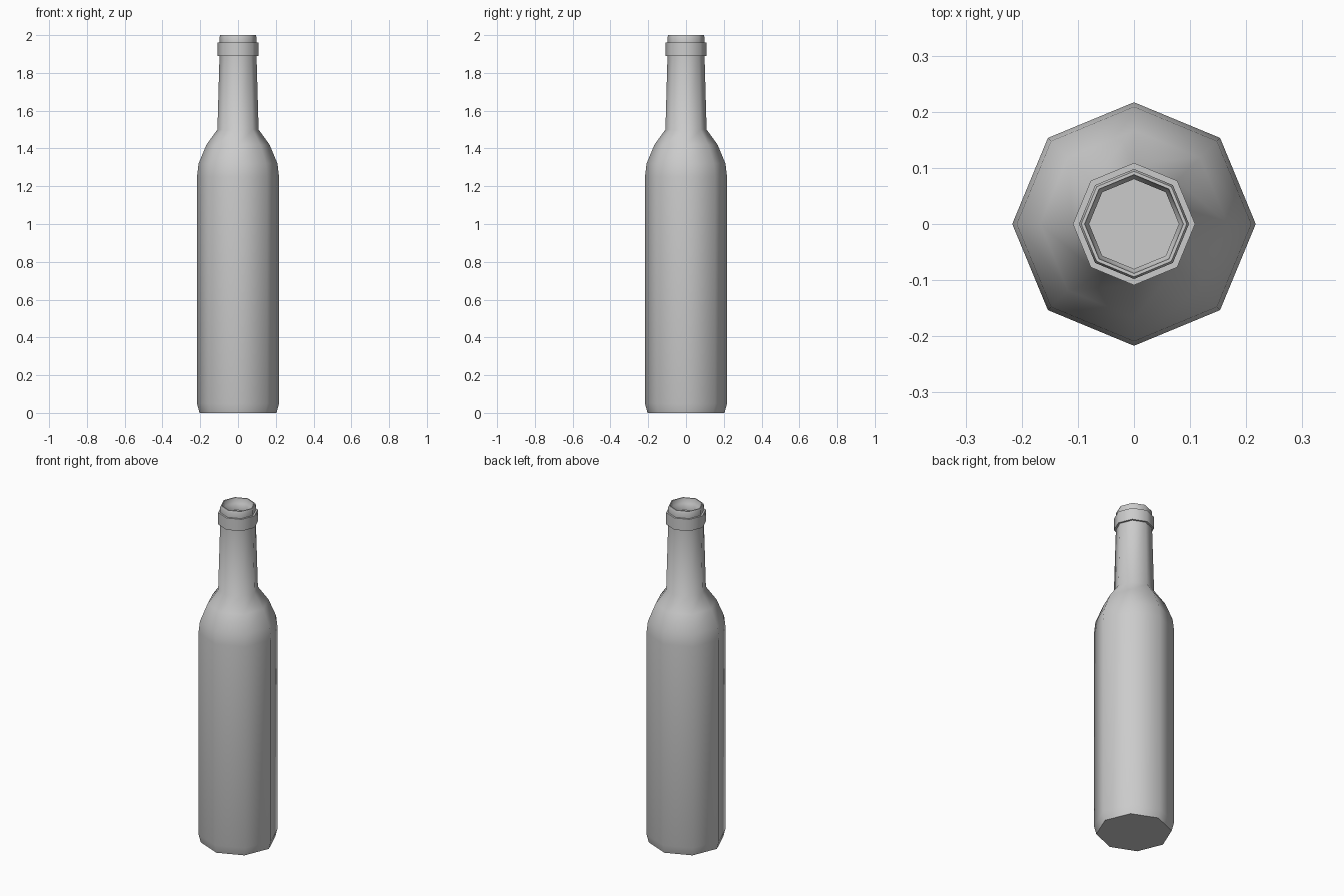
import bpy, bmesh, math

if "Cube" in bpy.data.objects:
    bpy.data.objects.remove(bpy.data.objects["Cube"])

SIDES = 8


def lathe(name, profile):
    """Revolve (radius, height) points around z and cap both ends."""
    bm = bmesh.new()
    rings = []
    for r, z in profile:
        rings.append([bm.verts.new((r * math.cos(2 * math.pi * i / SIDES),
                                    r * math.sin(2 * math.pi * i / SIDES), z))
                      for i in range(SIDES)])
    for a, b in zip(rings, rings[1:]):
        for i in range(SIDES):
            j = (i + 1) % SIDES
            bm.faces.new((a[i], a[j], b[j], b[i]))
    bm.faces.new(rings[0][::-1])
    bm.faces.new(rings[-1])
    bmesh.ops.recalc_face_normals(bm, faces=bm.faces[:])
    mesh = bpy.data.meshes.new(name)
    bm.to_mesh(mesh)
    bm.free()
    obj = bpy.data.objects.new(name, mesh)
    bpy.context.collection.objects.link(obj)
    bpy.ops.object.select_all(action='DESELECT')
    obj.select_set(True)
    bpy.context.view_layer.objects.active = obj
    bpy.ops.object.shade_smooth_by_angle(angle=math.radians(50))
    return obj


lathe("bottle", [
    # body
    (0.204, 0.0), (0.217, 0.05), (0.217, 1.25),
    # shoulder
    (0.209, 1.32), (0.167, 1.42), (0.109, 1.50),
    # neck
    (0.098, 1.89),
    # collar ring
    (0.109, 1.89), (0.109, 1.96), (0.098, 1.96),
    # lip
    (0.098, 1.99), (0.094, 2.0), (0.088, 2.0),
    # mouth recess
    (0.084, 1.97), (0.080, 1.965), (0.080, 1.93),
])
